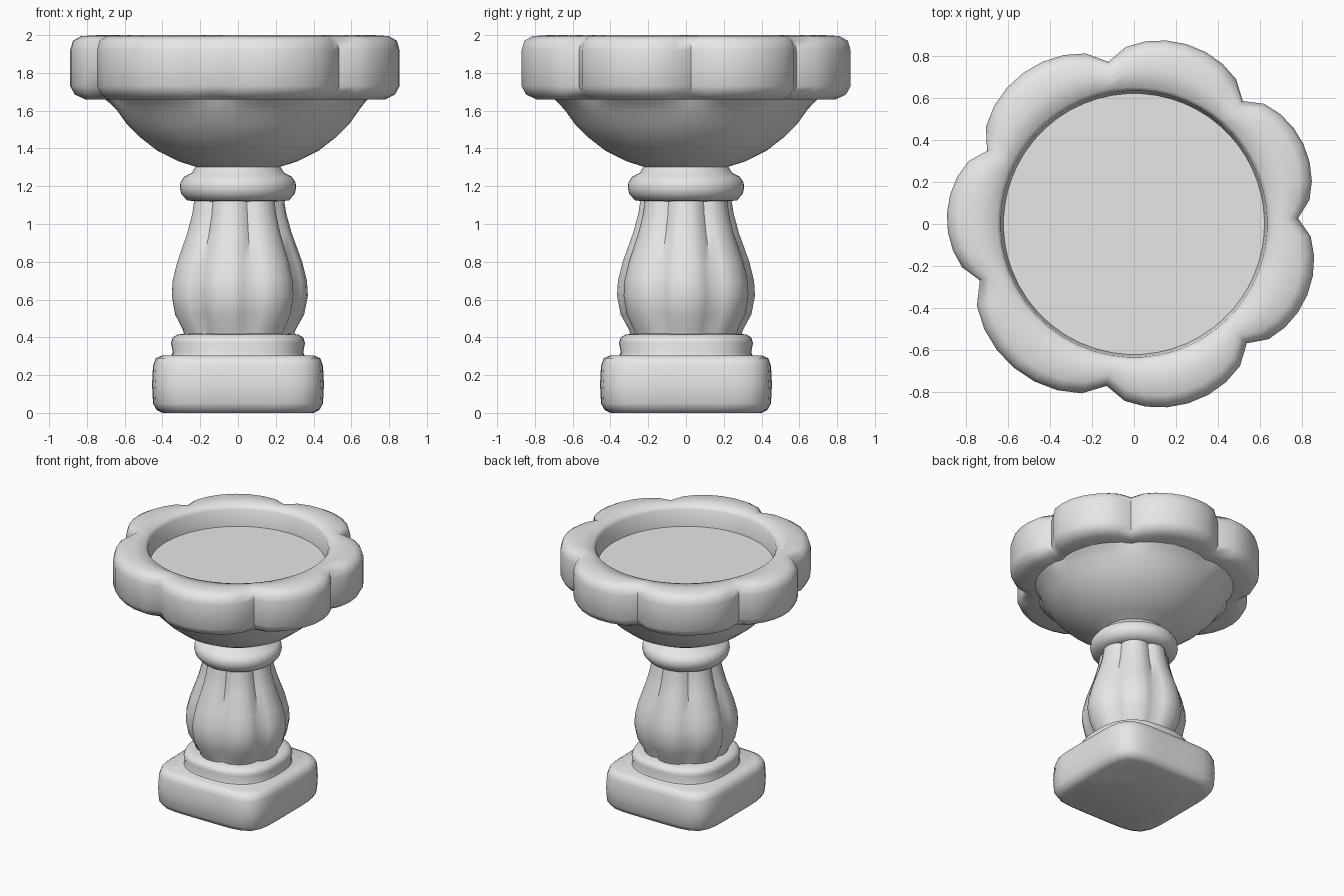
import bpy
import bmesh
from math import sin, cos, pi, radians

if "Cube" in bpy.data.objects:
    bpy.data.objects.remove(bpy.data.objects["Cube"], do_unlink=True)

stone = bpy.data.materials.new("pale_stone")
stone.use_nodes = True
stone.diffuse_color = (0.8, 0.8, 0.8, 1)
stone.node_tree.nodes["Principled BSDF"].inputs["Base Color"].default_value = (0.8, 0.8, 0.8, 1)


def petals(notches, steps):
    """Angles and bulge (0 at the notches, 1 mid petal) around a flower outline."""
    outline = []
    for i, start in enumerate(notches):
        end = notches[i + 1] if i + 1 < len(notches) else notches[0] + 360
        for k in range(steps):
            t = k / steps
            outline.append((radians(start + (end - start) * t), sin(pi * t) ** 0.6))
    return outline


def rounded_square(power, steps=48):
    """Angles and relative radius of a square with round corners."""
    angles = [2 * pi * i / steps for i in range(steps)]
    return [(a, (abs(cos(a)) ** power + abs(sin(a)) ** power) ** (-1 / power)) for a in angles]


def loft(name, outline, rings, radius):
    """Skin rings stacked along z and close both ends."""
    bm = bmesh.new()
    loops = []
    for z, *size in rings:
        loops.append([bm.verts.new((radius(size, f) * cos(a), radius(size, f) * sin(a), z))
                      for a, f in outline])
    n = len(outline)
    for low, high in zip(loops, loops[1:]):
        for i in range(n):
            j = (i + 1) % n
            bm.faces.new((low[i], low[j], high[j], high[i]))
    bm.faces.new(loops[0][::-1])
    bm.faces.new(loops[-1])
    bmesh.ops.recalc_face_normals(bm, faces=bm.faces)
    mesh = bpy.data.meshes.new(name)
    bm.to_mesh(mesh)
    bm.free()
    mesh.materials.append(stone)
    obj = bpy.data.objects.new(name, mesh)
    bpy.context.collection.objects.link(obj)
    bpy.ops.object.select_all(action="DESELECT")
    obj.select_set(True)
    bpy.context.view_layer.objects.active = obj
    bpy.ops.object.shade_smooth_by_angle(angle=radians(55))
    return obj


def lobed(size, f):
    return size[0] + size[1] * f


def scaled(size, f):
    return size[0] * f


# Square foot and the softer collar on it
loft("base_block", rounded_square(5.7),
     [(0, 0.40), (0.015, 0.43), (0.05, 0.45), (0.15, 0.455), (0.25, 0.45),
      (0.29, 0.435), (0.305, 0.40)], scaled)
loft("base_collar", rounded_square(2.6),
     [(0.29, 0.36), (0.32, 0.345), (0.37, 0.355), (0.40, 0.345), (0.415, 0.32),
      (0.42, 0.27)], scaled)

# Baluster with seven soft flutes
flutes = petals([360 / 7 * (i + 0.5) for i in range(7)], 6)
loft("fluted_column", flutes,
     [(0.39, 0.27, 0.02), (0.44, 0.275, 0.03), (0.52, 0.31, 0.04), (0.62, 0.325, 0.045),
      (0.70, 0.32, 0.045), (0.80, 0.295, 0.045), (0.95, 0.245, 0.04),
      (1.05, 0.222, 0.035), (1.14, 0.212, 0.03)], lobed)

# Rounded ring under the bowl
circle = rounded_square(2)
loft("neck_ring", circle,
     [(1.12, 0.22), (1.125, 0.27), (1.16, 0.30), (1.19, 0.308), (1.22, 0.305),
      (1.25, 0.285), (1.27, 0.245), (1.31, 0.22)], scaled)

# Flower outline shared by the bowl and its rim
flower = petals([2, 48.5, 99, 153.5, 200, 260.4, 313.4], 8)
loft("bowl_underside", flower,
     [(1.29, 0.20, 0), (1.305, 0.23, 0), (1.33, 0.31, 0), (1.39, 0.43, 0),
      (1.46, 0.52, 0), (1.53, 0.59, 0), (1.60, 0.64, 0), (1.64, 0.66, 0.02),
      (1.68, 0.67, 0.06)], lobed)
loft("petal_rim", flower,
     [(1.66, 0.62, 0), (1.66, 0.71, 0.10), (1.685, 0.755, 0.11), (1.73, 0.78, 0.11),
      (1.92, 0.78, 0.11), (1.97, 0.765, 0.11), (1.995, 0.73, 0.10), (2.0, 0.69, 0.05),
      (1.99, 0.65, 0), (1.965, 0.633, 0), (1.84, 0.62, 0)], lobed)
